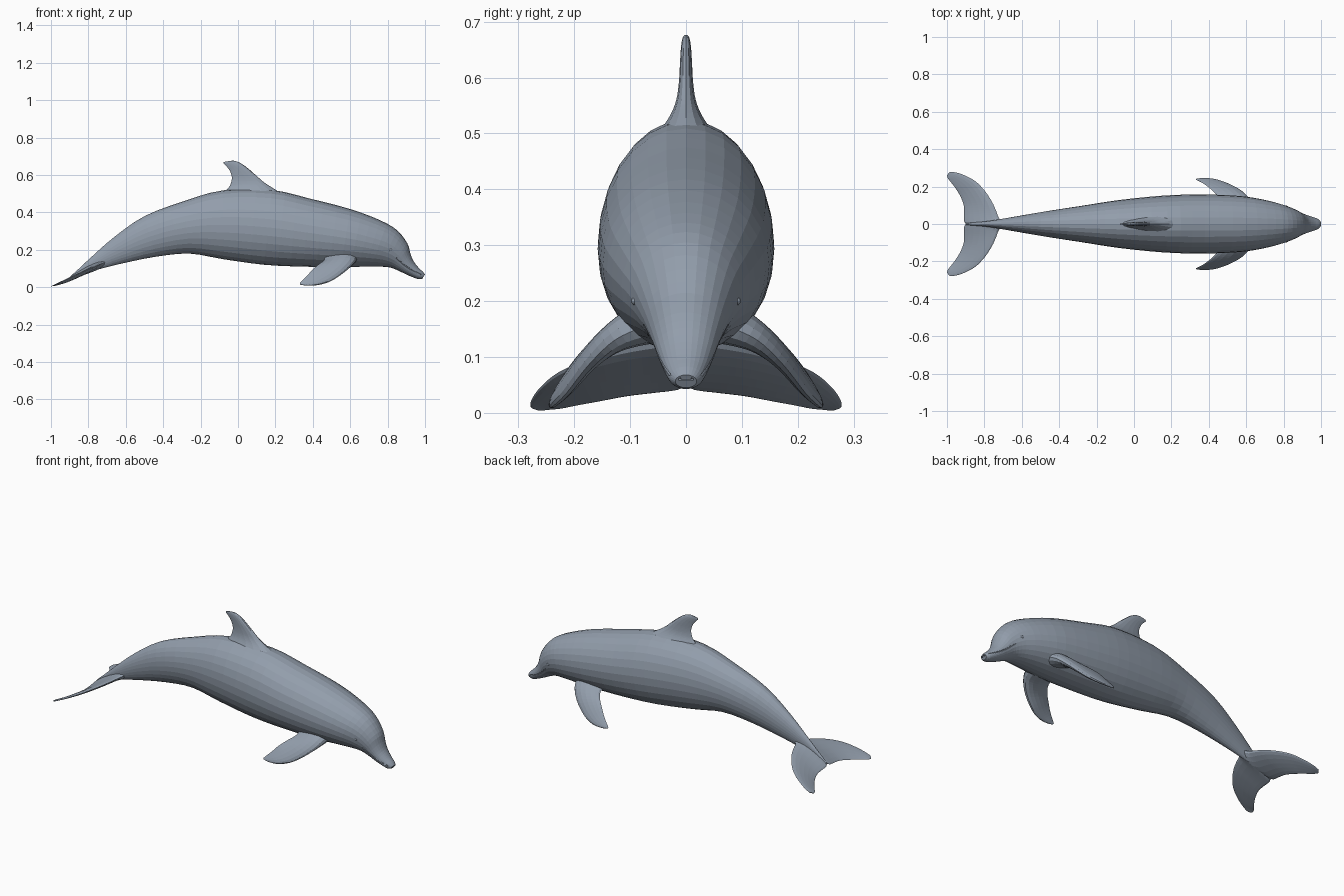
import bpy, bmesh, math
from mathutils import Vector
from mathutils.bvhtree import BVHTree

if "Cube" in bpy.data.objects:
    bpy.data.objects.remove(bpy.data.objects["Cube"])

skin = bpy.data.materials.new("slate_skin")
skin.diffuse_color = (.29, .34, .41, 1)
skin.use_nodes = True
skin.node_tree.nodes["Principled BSDF"].inputs["Base Color"].default_value = skin.diffuse_color


def spline(rows, steps):
    """Catmull-Rom interpolation of rows of numbers."""
    out = []
    for i in range(len(rows) - 1):
        a, b = rows[max(i - 1, 0)], rows[i]
        c, d = rows[i + 1], rows[min(i + 2, len(rows) - 1)]
        for s in range(steps):
            t = s / steps
            out.append([0.5 * (2 * q + (r - p) * t + (2 * p - 5 * q + 4 * r - v) * t * t
                               + (3 * q - p - 3 * r + v) * t ** 3)
                        for p, q, r, v in zip(a, b, c, d)])
    out.append(list(rows[-1]))
    return out


def loft(name, rings):
    """Closed skin over rings of points, capped at both ends."""
    bm = bmesh.new()
    vs = [[bm.verts.new(p) for p in ring] for ring in rings]
    n = len(vs[0])
    for r0, r1 in zip(vs, vs[1:]):
        for k in range(n):
            bm.faces.new((r0[k], r0[(k + 1) % n], r1[(k + 1) % n], r1[k]))
    bm.faces.new(vs[0])
    bm.faces.new(vs[-1])
    bmesh.ops.recalc_face_normals(bm, faces=bm.faces)
    mesh = bpy.data.meshes.new(name)
    bm.to_mesh(mesh)
    bm.free()
    mesh.materials.append(skin)
    ob = bpy.data.objects.new(name, mesh)
    bpy.context.collection.objects.link(ob)
    return ob


def fin(name, stations, mirror=False, n=16):
    """Fin from stations: leading point, trailing point, half thickness."""
    st = spline(stations, 4)
    lead = [Vector(s[:3]) for s in st]
    trail = [Vector(s[3:6]) for s in st]
    mid = [(a + b) / 2 for a, b in zip(lead, trail)]
    rings = []
    for i, s in enumerate(st):
        span = mid[min(i + 1, len(st) - 1)] - mid[max(i - 1, 0)]
        chord = trail[i] - lead[i]
        normal = chord.cross(span).normalized()
        ring = []
        for k in range(n):
            a = 2 * math.pi * k / n
            u = (1 - math.cos(a)) / 2
            ring.append(lead[i] + chord * u + normal * (s[6] * math.sin(a) * (1.25 - 0.65 * u)))
        rings.append(ring)
    ob = loft(name, rings)
    if mirror:
        m = ob.modifiers.new("mirror", 'MIRROR')
        m.use_axis = (False, True, False)
        m.use_mirror_merge = False
    return ob


# Body: back point x z, belly point x z, half width
sections = [
    (-.90, .055, -.90, .043, .005), (-.85, .10, -.85, .07, .009),
    (-.78, .165, -.76, .092, .017), (-.66, .27, -.62, .127, .039),
    (-.50, .38, -.44, .163, .068), (-.29, .46, -.26, .18, .098),
    (-.08, .518, -.08, .15, .128), (.18, .52, .14, .12, .152),
    (.38, .475, .35, .11, .158), (.60, .418, .55, .108, .149),
    (.76, .358, .68, .110, .124), (.85, .305, .76, .110, .099),
    (.905, .235, .81, .106, .077), (.922, .18, .85, .092, .062),
    (.938, .14, .89, .073, .051), (.965, .105, .93, .055, .040),
    (.988, .083, .965, .043, .030), (1.0, .068, .985, .045, .019)]
SIDES = 28
rings = []
for xt, zt, xb, zb, w in spline(sections, 3):
    ring = []
    for k in range(SIDES):
        a = 2 * math.pi * k / SIDES
        c = (1 + math.cos(a)) / 2
        ring.append((xb + (xt - xb) * c, w * math.sin(a), zb + (zt - zb) * c))
    rings.append(ring)
body = loft("body", rings)

tree = BVHTree.FromPolygons([v.co for v in body.data.vertices],
                            [tuple(p.vertices) for p in body.data.polygons])


def on_skin(x, z):
    """Point on the left flank at the given side-view position."""
    return tree.ray_cast(Vector((x, 1, z)), Vector((0, -1, 0)))[0]


# Mouth groove, cut along the beak
half = []
for x, z in ((.845, .158), (.865, .140), (.89, .118), (.92, .098), (.95, .082), (.975, .070)):
    p = on_skin(x, z)
    if p:
        half.append(p)
path = half + [Vector((.995, .010, .060))]
path += [Vector((p.x, -p.y, p.z)) for p in reversed(path)]
tube = []
for i, p in enumerate(path):
    t = (path[min(i + 1, len(path) - 1)] - path[max(i - 1, 0)]).normalized()
    side = t.cross(Vector((0, 0, 1))).normalized()
    up = side.cross(t)
    tube.append([p + (side * math.cos(a) + up * math.sin(a)) * .003
                 for a in (k * math.pi / 3 for k in range(6))])
cutter = loft("mouth_cutter", tube)
cutter.hide_render = True
cutter.hide_viewport = True
cut = body.modifiers.new("mouth", 'BOOLEAN')
cut.operation = 'DIFFERENCE'
cut.solver = 'EXACT'
cut.object = cutter

# Eyes
for sign, label in ((1, "left"), (-1, "right")):
    p = on_skin(.815, .20)
    bpy.ops.mesh.primitive_uv_sphere_add(segments=12, ring_count=8, radius=.009,
                                         location=(p.x, sign * (p.y - .004), p.z))
    eye = bpy.context.object
    eye.name = label + "_eye"
    eye.scale = (1.1, .8, .8)
    eye.data.materials.append(skin)

# Dorsal fin, flared where it meets the back
dorsal = [(.25, .49, -.10, .485, .060), (.19, .528, -.05, .533, .031),
          (.14, .56, -.037, .56, .018), (.10, .595, -.033, .59, .013),
          (.06, .63, -.045, .625, .011), (.02, .66, -.065, .65, .009),
          (-.015, .675, -.078, .663, .006), (-.04, .676, -.075, .670, .003)]
fin("dorsal_fin", [(a, 0, b, c, 0, d, t) for a, b, c, d, t in dorsal])

# Flippers, thick at the root
fin("flippers", [
    (.64, .075, .155, .46, .08, .17, .040),
    (.622, .128, .130, .46, .125, .145, .028),
    (.575, .175, .085, .435, .163, .125, .019),
    (.50, .215, .034, .400, .195, .096, .014),
    (.43, .238, .012, .370, .217, .062, .010),
    (.37, .243, .009, .342, .232, .034, .006),
    (.335, .24, .013, .330, .237, .021, .003)], mirror=True)

# Tail flukes: leading x y, trailing x y, half thickness, droop of the trailing edge
flukes = [(-.68, 0, -.893, 0, .022, 0), (-.72, .03, -.908, .015, .017, .004),
          (-.737, .07, -.908, .06, .013, .010), (-.76, .12, -.912, .107, .011, .014),
          (-.80, .18, -.932, .155, .009, .014), (-.85, .23, -.957, .195, .007, .010),
          (-.91, .262, -.978, .222, .005, .006), (-.96, .277, -.994, .243, .003, .001),
          (-.985, .278, -1.0, .260, .002, 0)]


def slope(x):
    return .004 + (x + 1) * .45


fin("tail_flukes", [(a, b, slope(a), c, d, slope(c) - droop, t)
                    for a, b, c, d, t, droop in flukes], mirror=True)
